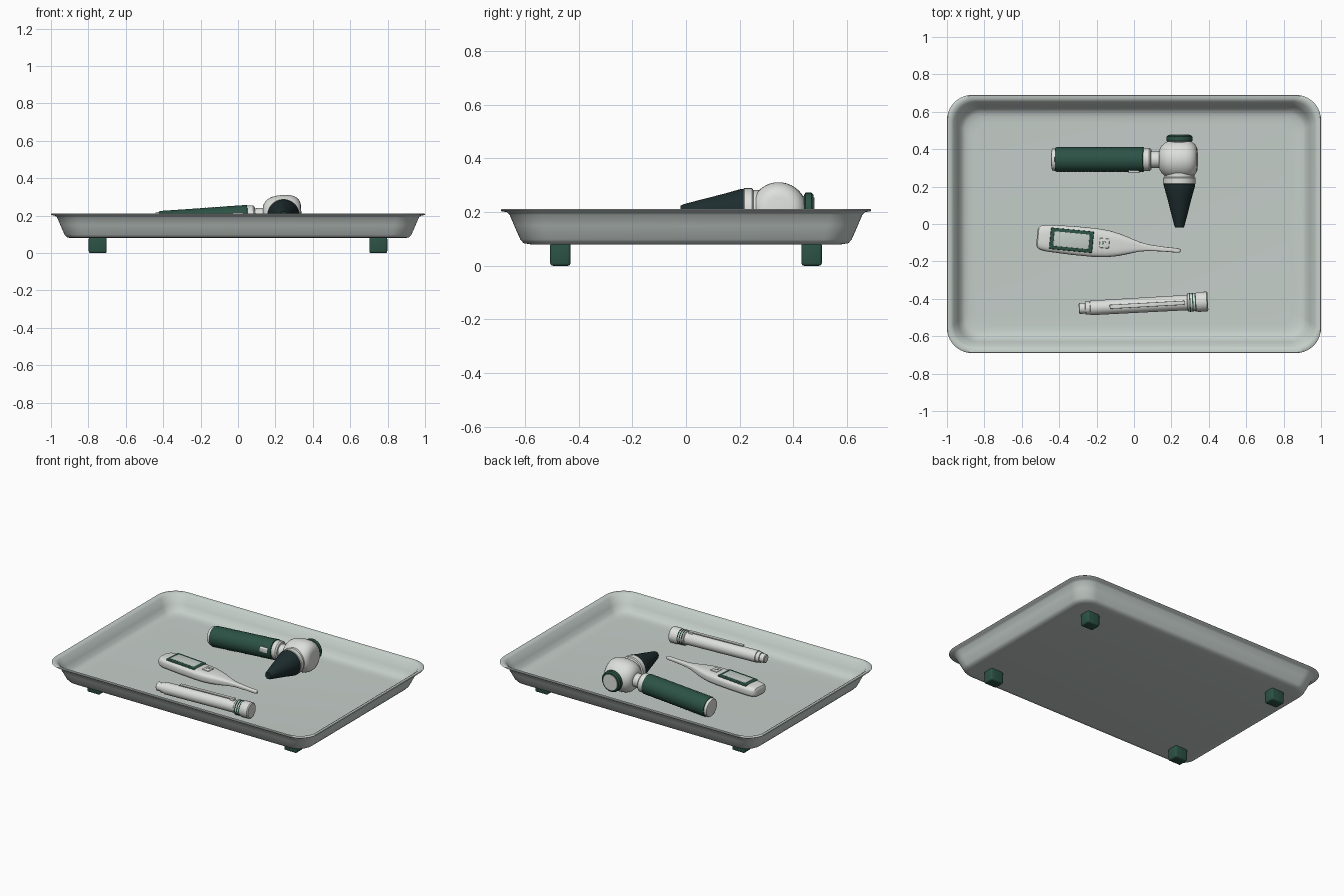
import bpy, bmesh, math
from mathutils import Vector, Matrix

if "Cube" in bpy.data.objects:
    bpy.data.objects.remove(bpy.data.objects["Cube"], do_unlink=True)


def material(name, r, g, b):
    m = bpy.data.materials.new(name)
    m.use_nodes = True
    m.diffuse_color = (r, g, b, 1)
    m.node_tree.nodes["Principled BSDF"].inputs["Base Color"].default_value = (r, g, b, 1)
    return m


STEEL = material("pale steel", 0.56, 0.62, 0.59)
LIGHT = material("off white plastic", 0.72, 0.74, 0.71)
GREEN = material("dark green rubber", 0.025, 0.085, 0.06)
BLACK = material("near black plastic", 0.013, 0.026, 0.028)


def finish(name, bm, mat, angle=35):
    bmesh.ops.recalc_face_normals(bm, faces=bm.faces)
    mesh = bpy.data.meshes.new(name)
    bm.to_mesh(mesh)
    bm.free()
    mesh.materials.append(mat)
    ob = bpy.data.objects.new(name, mesh)
    bpy.context.collection.objects.link(ob)
    bpy.ops.object.select_all(action="DESELECT")
    ob.select_set(True)
    bpy.context.view_layer.objects.active = ob
    bpy.ops.object.shade_smooth_by_angle(angle=math.radians(angle))
    return ob


def skin(name, loops, mat, angle=35):
    """Bridge equal-length point loops and cap both ends."""
    bm = bmesh.new()
    rings = [[bm.verts.new(p) for p in loop] for loop in loops]
    n = len(rings[0])
    for a, b in zip(rings, rings[1:]):
        for i in range(n):
            j = (i + 1) % n
            bm.faces.new((a[i], a[j], b[j], b[i]))
    bm.faces.new(rings[0])
    bm.faces.new(rings[-1])
    return finish(name, bm, mat, angle)


def loft(name, origin, axis, stations, mat, power=2, n=40):
    """Superelliptic sections (distance, half width, half height) along an axis."""
    o, d = Vector(origin), Vector(axis).normalized()
    side = d.cross(Vector((0, 0, 1))).normalized()
    up = side.cross(d)

    def shape(v):
        return math.copysign(abs(v) ** (2 / power), v)

    loops = []
    for t, w, *h in stations:
        h = h[0] if h else w
        loops.append([o + d * t + side * w * shape(math.cos(2 * math.pi * i / n))
                      + up * h * shape(math.sin(2 * math.pi * i / n)) for i in range(n)])
    return skin(name, loops, mat)


def box(name, loc, size, mat, bevel=0.004, turn=0.0):
    bm = bmesh.new()
    bmesh.ops.create_cube(bm, size=1)
    bmesh.ops.scale(bm, vec=size, verts=bm.verts)
    bmesh.ops.bevel(bm, geom=bm.edges[:], offset=bevel, segments=3, profile=0.5, affect="EDGES")
    bmesh.ops.transform(bm, verts=bm.verts,
                        matrix=Matrix.Translation(loc) @ Matrix.Rotation(turn, 4, "Z"))
    return finish(name, bm, mat)


def rounded_rect(hx, hy, r, z, steps=10):
    pts = []
    for k, (sx, sy) in enumerate(((1, 1), (-1, 1), (-1, -1), (1, -1))):
        for i in range(steps + 1):
            a = math.pi / 2 * (k + i / steps)
            pts.append((sx * (hx - r) + r * math.cos(a), sy * (hy - r) + r * math.sin(a), z))
    return pts


# Tray: half length, corner radius and height from the underside to the inner floor
tray = [(0.89, 0.08, 0.08), (0.915, 0.1, 0.084), (0.927, 0.105, 0.098), (0.95, 0.115, 0.15),
        (0.967, 0.12, 0.19), (0.978, 0.125, 0.2), (0.997, 0.135, 0.203), (1, 0.135, 0.207),
        (0.997, 0.135, 0.211), (0.98, 0.125, 0.21), (0.965, 0.12, 0.2), (0.94, 0.11, 0.15),
        (0.922, 0.1, 0.12), (0.905, 0.095, 0.108), (0.88, 0.09, 0.102), (0.85, 0.08, 0.1)]
skin("tray", [rounded_rect(hx, hx - 0.31, r, z) for hx, r, z in tray], STEEL, 50)

# Feet
for sx, xname in ((-1, "right"), (1, "left")):
    for sy, yname in ((-1, "front"), (1, "back")):
        box(f"{yname}_{xname}_foot", (sx * 0.75, sy * 0.468, 0.043), (0.096, 0.076, 0.086), GREEN, 0.01)

# Ear scope: handle and head share one slightly rising axis
base, rise = (-0.44, 0.345, 0.157), (1, 0, 0.07)
loft("handle_end_cap", base, rise, [(0, 0.05), (0.003, 0.058), (0.01, 0.061), (0.025, 0.061)], LIGHT)
ribs = [(0.028 + 0.464 * i / 46, 0.067 - 0.0015 * (i % 2)) for i in range(47)]
loft("handle_grip", base, rise, [(0.02, 0.06), (0.022, 0.064)] + ribs + [(0.495, 0.06)], GREEN)
loft("handle_collar", base, rise, [(0.49, 0.062), (0.525, 0.062), (0.533, 0.055), (0.535, 0.045)], LIGHT)
loft("head_neck", base, rise, [(0.53, 0.045), (0.6, 0.045)], LIGHT)
box("handle_switch", (0.0, 0.284, 0.2), (0.06, 0.024, 0.035), LIGHT, 0.006)
loft("scope_head", base, rise,
     [(0.577, 0.045), (0.58, 0.058), (0.59, 0.074), (0.605, 0.088), (0.625, 0.098), (0.65, 0.104),
      (0.69, 0.106), (0.725, 0.103), (0.75, 0.095), (0.767, 0.082), (0.778, 0.065), (0.781, 0.045)], LIGHT)
tip = (0.243, 0.345, 0.202)
loft("speculum_ring", tip, (0, -1, 0), [(0.06, 0.08), (0.094, 0.08), (0.099, 0.087), (0.128, 0.087),
                                       (0.132, 0.083)], LIGHT)
loft("speculum", tip, (0, -1, 0), [(0.13, 0.084), (0.14, 0.084), (0.2, 0.067), (0.29, 0.044),
                                  (0.355, 0.027), (0.365, 0.022)], BLACK)
loft("eyepiece_mount", tip, (0, 1, 0), [(0.05, 0.058), (0.1, 0.058)], LIGHT)
loft("eyepiece_ring", tip, (0, 1, 0), [(0.095, 0.062), (0.1, 0.07), (0.122, 0.07), (0.13, 0.062)], GREEN)
loft("eyepiece_lens", tip, (0, 1, 0), [(0.125, 0.053), (0.133, 0.053)], LIGHT)

# Thermometer
slope = -0.095
body = [(0, 0.04, 0.02), (0.006, 0.055, 0.029), (0.022, 0.066, 0.034), (0.06, 0.072, 0.036),
        (0.2, 0.077, 0.036), (0.31, 0.077, 0.036), (0.38, 0.072, 0.035), (0.44, 0.06, 0.032),
        (0.5, 0.042, 0.026), (0.55, 0.026, 0.019), (0.6, 0.017, 0.014), (0.68, 0.013, 0.012),
        (0.755, 0.012, 0.011), (0.769, 0.009, 0.008), (0.773, 0.004, 0.004)]
loft("thermometer_body", (-0.519, -0.07, 0.137), (1, slope, 0), body, LIGHT, 3.2, 48)
box("display_frame", (-0.334, -0.087, 0.168), (0.23, 0.115, 0.02), GREEN, 0.005, slope)
box("display_screen", (-0.334, -0.087, 0.175), (0.19, 0.08, 0.009), STEEL, 0.002, slope)
box("thermometer_button", (-0.158, -0.103, 0.17), (0.052, 0.052, 0.014), LIGHT, 0.004, slope)
for dx, dy, sx, sy in ((-0.008, 0, 0.004, 0.018), (0, 0.008, 0.018, 0.004)):
    box("button_mark", (-0.158 + dx, -0.103 + dy, 0.1765), (sx, sy, 0.003), GREEN, 0.0005, slope)

# Penlight
start, along = (-0.295, -0.452, 0.153), (1, 0.055, 0)
loft("penlight_tail_button", start, along, [(0, 0.024), (0.004, 0.029), (0.04, 0.029)], LIGHT)
loft("penlight_body", start, along, [(0.034, 0.03), (0.036, 0.035), (0.06, 0.035), (0.062, 0.039),
                                     (0.59, 0.041)], LIGHT)
loft("penlight_head", start, along, [(0.58, 0.044), (0.584, 0.048), (0.625, 0.048), (0.637, 0.053),
                                     (0.685, 0.053), (0.691, 0.046)], LIGHT)
for i in range(3):
    t = 0.592 + 0.015 * i
    loft(f"penlight_band_{i + 1}", start, along, [(t, 0.046), (t, 0.05), (t + 0.006, 0.05),
                                                 (t + 0.006, 0.046)], GREEN)
box("pocket_clip", (0.07, -0.432, 0.203), (0.4, 0.022, 0.008), LIGHT, 0.002, 0.055)
box("clip_mount", (0.255, -0.422, 0.192), (0.03, 0.022, 0.024), LIGHT, 0.002, 0.055)
